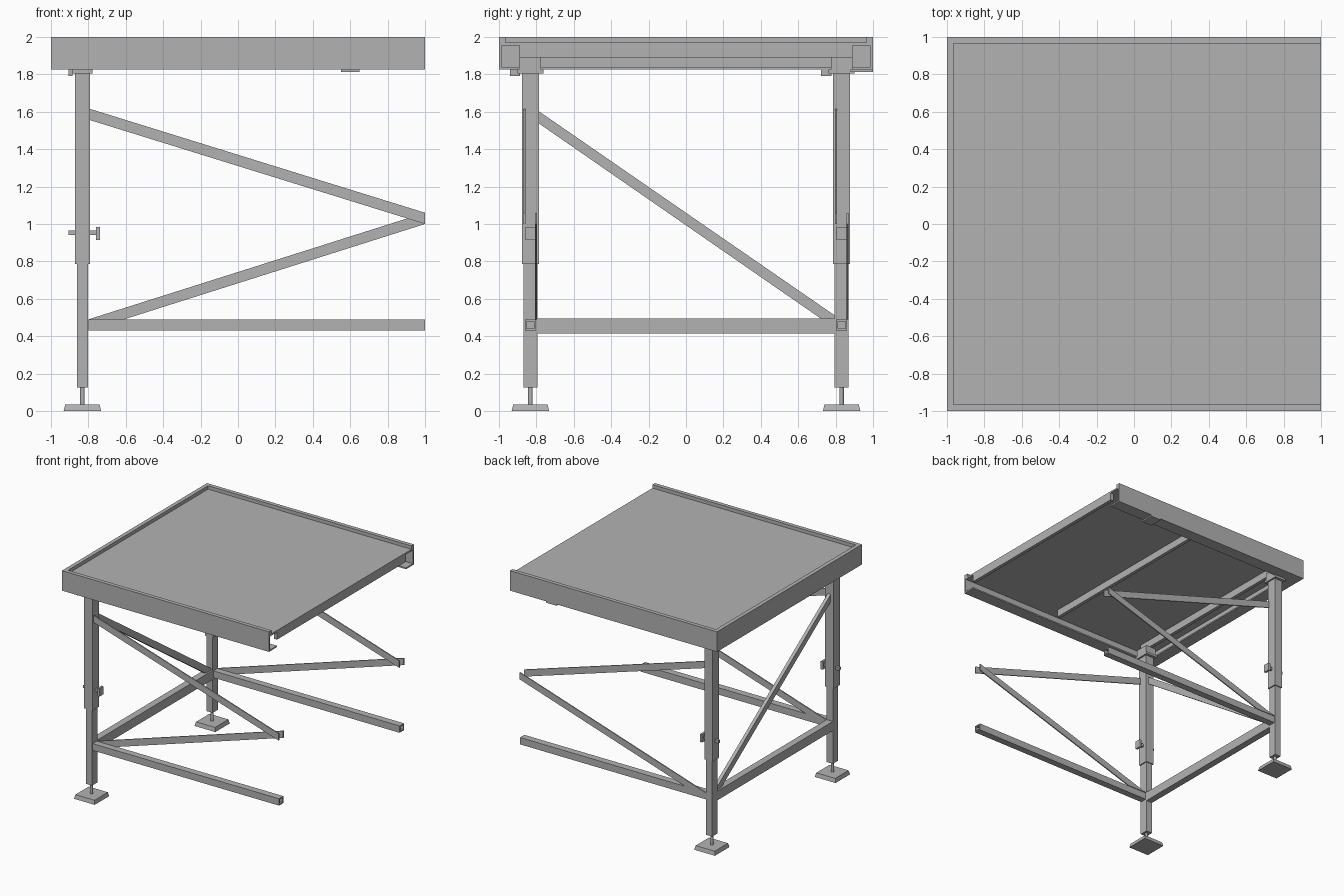
import bpy
import bmesh
from mathutils import Vector, Matrix

cube = bpy.data.objects.get("Cube")
if cube:
    bpy.data.objects.remove(cube, do_unlink=True)

metal = bpy.data.materials.new("grey_metal")
metal.use_nodes = True
GREY = (0.45, 0.45, 0.45, 1)
metal.diffuse_color = GREY
metal.node_tree.nodes["Principled BSDF"].inputs["Base Color"].default_value = GREY


def finish(name, bm):
    bmesh.ops.recalc_face_normals(bm, faces=bm.faces)
    mesh = bpy.data.meshes.new(name)
    bm.to_mesh(mesh)
    bm.free()
    mesh.materials.append(metal)
    obj = bpy.data.objects.new(name, mesh)
    bpy.context.collection.objects.link(obj)
    return obj


def box(name, x, y, z):
    """Box from (low, high) ranges."""
    bm = bmesh.new()
    size = [r[1] - r[0] for r in (x, y, z)]
    mid = Vector([(r[0] + r[1]) / 2 for r in (x, y, z)])
    bmesh.ops.create_cube(bm, size=1, matrix=Matrix.Translation(mid) @ Matrix.Diagonal((*size, 1)))
    return finish(name, bm)


def prism(name, outline, axis, low, high):
    """Extrude an outline along an axis; the outline uses the other horizontal axis and z."""
    bm = bmesh.new()
    place = (lambda a, z: (low, a, z)) if axis == "x" else (lambda a, z: (a, low, z))
    face = bm.faces.new([bm.verts.new(place(a, z)) for a, z in outline])
    ext = bmesh.ops.extrude_face_region(bm, geom=[face])
    move = Vector((high - low, 0, 0)) if axis == "x" else Vector((0, high - low, 0))
    bmesh.ops.translate(bm, vec=move, verts=[v for v in ext["geom"] if isinstance(v, bmesh.types.BMVert)])
    return finish(name, bm)


def tube(name, axis, length, a, z, wall=0.01):
    """Hollow rectangular tube, made as four walls."""
    bm = bmesh.new()
    rings = []
    for t in length:
        for inset in (0, wall):
            corners = [(a[0] + inset, z[0] + inset), (a[1] - inset, z[0] + inset),
                       (a[1] - inset, z[1] - inset), (a[0] + inset, z[1] - inset)]
            rings.append([bm.verts.new((t, p, q) if axis == "x" else (p, t, q)) for p, q in corners])
    out0, in0, out1, in1 = rings
    for r, s in ((out0, out1), (in0, in1), (out0, in0), (out1, in1)):
        for i in range(4):
            j = (i + 1) % 4
            bm.faces.new((r[i], r[j], s[j], s[i]))
    return finish(name, bm)


def cone(name, x, y, z, r1, r2, sides):
    bm = bmesh.new()
    bmesh.ops.create_cone(bm, cap_ends=True, segments=sides, radius1=r1, radius2=r2, depth=z[1] - z[0],
                          matrix=Matrix.Translation((x, y, (z[0] + z[1]) / 2)))
    return finish(name, bm)


# Deck and its edge channels, open on the +x end
box("deck", (-0.97, 1), (-0.97, 0.97), (1.955, 1.97))
channel = [(-1, 1.825), (-0.89, 1.825), (-0.89, 1.837), (-0.985, 1.837),
           (-0.985, 1.955), (-0.965, 1.955), (-0.965, 2), (-1, 2)]
prism("front_edge", channel, "x", -1, 1)
prism("back_edge", [(-a, z) for a, z in channel], "x", -1, 1)
prism("end_edge", channel, "y", -1, 1)

# Cross beams under the deck
for name, x in (("open_end_beam", 0.985), ("middle_beam", 0.07), ("leg_beam", -0.835)):
    box(name, (x - 0.015, x + 0.015), (-0.89, 0.89), (1.89, 1.955))

# Joining tab under the back edge
box("joining_tab", (0.55, 0.65), (0.88, 1), (1.813, 1.825))

X = -0.832
for side, y in (("front", -0.832), ("back", 0.832)):
    # Telescopic leg
    box(side + "_leg_outer", (X - 0.04, X + 0.04), (y - 0.045, y + 0.045), (0.785, 1.81))
    box(side + "_leg_inner", (X - 0.03, X + 0.03), (y - 0.037, y + 0.037), (0.125, 0.785))
    box(side + "_leg_plate", (X - 0.055, X + 0.055), (y - 0.07, y + 0.07), (1.805, 1.825))
    box(side + "_leg_head", (X - 0.05, X + 0.05), (y - 0.058, y + 0.058), (1.825, 1.89))
    box(side + "_leg_clip", (-0.905, -0.885), (y - 0.11, y - 0.055), (1.79, 1.825))

    # Locking pin with flat grip
    box(side + "_pin", (-0.905, -0.755), (y - 0.012, y + 0.012), (0.94, 0.965))
    box(side + "_pin_grip", (-0.758, -0.738), (y - 0.027, y + 0.027), (0.915, 0.985))

    # Levelling screw and foot
    cone(side + "_screw", X, y, (0.03, 0.13), 0.012, 0.012, 12)
    foot = box(side + "_foot", (X - 0.1, X + 0.1), (y - 0.1, y + 0.1), (0, 0.035))
    for v in foot.data.vertices:
        if v.co.z > 0.02:
            v.co.x = X + (v.co.x - X) * 0.92
            v.co.y = y + (v.co.y - y) * 0.92

    # Bottom rail and flat diagonal braces
    tube(side + "_rail", "x", (-0.8, 1), (y - 0.03, y + 0.03), (0.43, 0.49))
    prism(side + "_upper_brace", [(-0.79, 1.555), (1, 1), (1, 1.06), (-0.79, 1.615)],
          "y", y - 0.036, y - 0.026)
    prism(side + "_lower_brace", [(-0.8, 0.49), (-0.61, 0.49), (1, 1), (1, 1.06)],
          "y", y + 0.026, y + 0.036)

# Rail and diagonal brace between the legs
box("leg_rail", (X - 0.03, X + 0.03), (-0.797, 0.797), (0.415, 0.495))
prism("leg_brace", [(-0.79, 1.54), (0.72, 0.495), (0.797, 0.495), (0.797, 0.51), (-0.79, 1.605)],
      "x", X - 0.015, X + 0.015)
